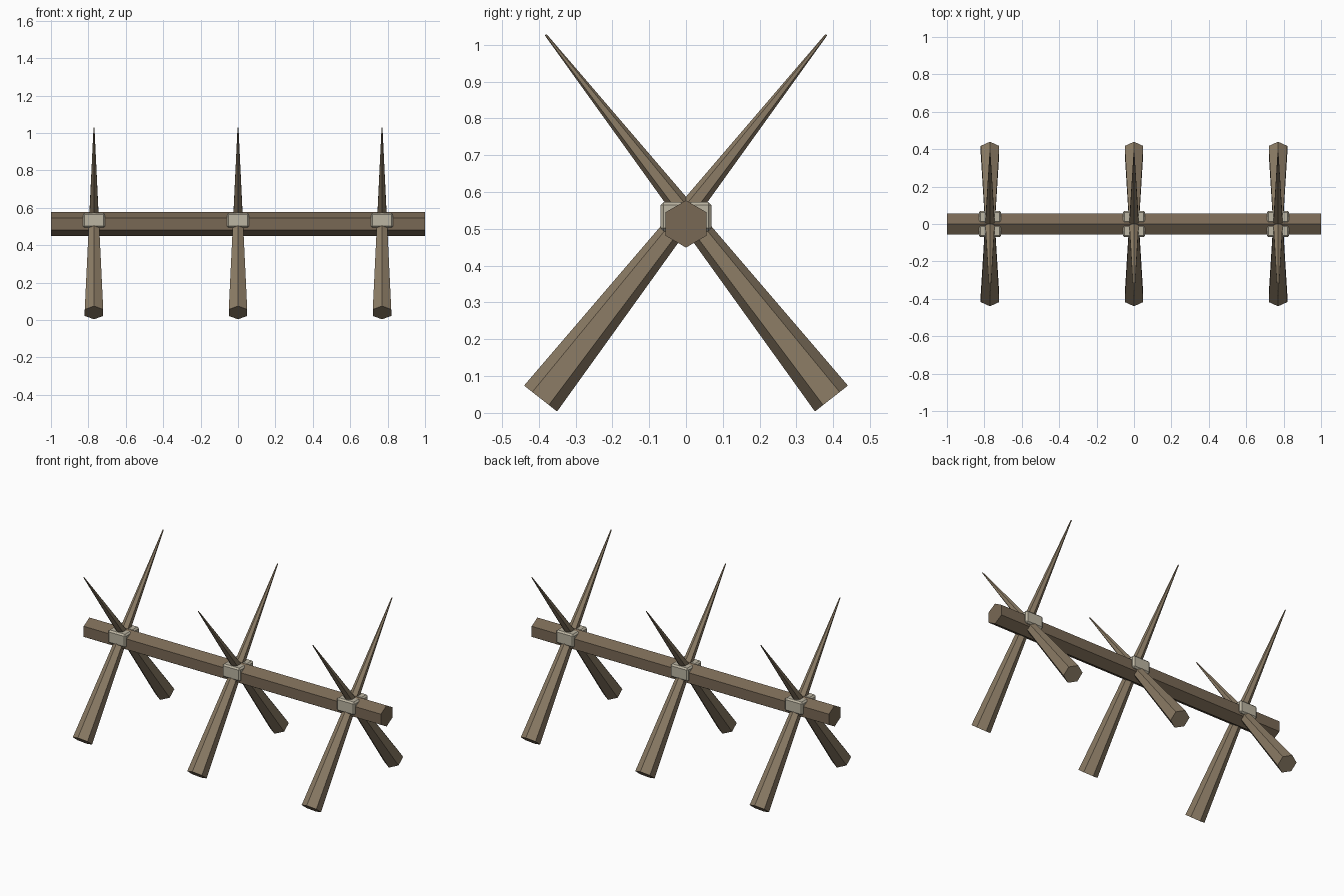
import bpy, math
from mathutils import Vector, Matrix

if "Cube" in bpy.data.objects:
    bpy.data.objects.remove(bpy.data.objects["Cube"])


def material(name, color):
    m = bpy.data.materials.new(name)
    m.diffuse_color = (*color, 1)
    m.use_nodes = True
    m.node_tree.nodes["Principled BSDF"].inputs["Base Color"].default_value = m.diffuse_color
    return m


beam_wood = material("beam_wood", (0.19, 0.14, 0.09))
stake_wood = material("stake_wood", (0.26, 0.20, 0.13))
rope = material("binding", (0.50, 0.46, 0.36))


def hex_rod(name, start, end, r1, r2, mat):
    # six-sided rod with two corners lying in the yz plane
    a, b = Vector(start), Vector(end)
    bpy.ops.mesh.primitive_cone_add(vertices=6, radius1=r1, radius2=r2, depth=(b - a).length)
    ob = bpy.context.object
    ob.name = name
    zax = (b - a).normalized()
    # the cone's first corner is on local +Y
    side = Vector((1, 0, 0)) if abs(zax.x) < 0.5 else Vector((0, 1, 0))
    yax = zax.cross(side).normalized()
    rot = Matrix((side, yax, zax)).transposed()
    ob.matrix_world = Matrix.Translation((a + b) / 2) @ rot.to_4x4()
    ob.data.materials.append(mat)
    return ob


def binding(name, x, y):
    bpy.ops.mesh.primitive_cube_add(size=1, location=(x, y, 0.533))
    ob = bpy.context.object
    ob.name = name
    ob.scale = (0.12, 0.065, 0.08)
    bpy.ops.object.transform_apply(location=False, rotation=False, scale=True)
    bev = ob.modifiers.new("bevel", 'BEVEL')
    bev.width = 0.009
    bev.segments = 1
    ob.data.materials.append(rope)


# Horizontal beam
hex_rod("beam", (-1, 0, 0.513), (1, 0, 0.513), 0.064, 0.064, beam_wood)

# Crossed sharpened stakes with a binding block on each side
for i, x in enumerate((-0.77, 0, 0.77)):
    for side, s in (("front", -1), ("back", 1)):
        hex_rod(f"stake_{side}_{i + 1}", (x, s * 0.395, 0.039), (x, -s * 0.381, 1.027),
                0.057, 0.003, stake_wood)
        binding(f"binding_{side}_{i + 1}", x, s * 0.037)
